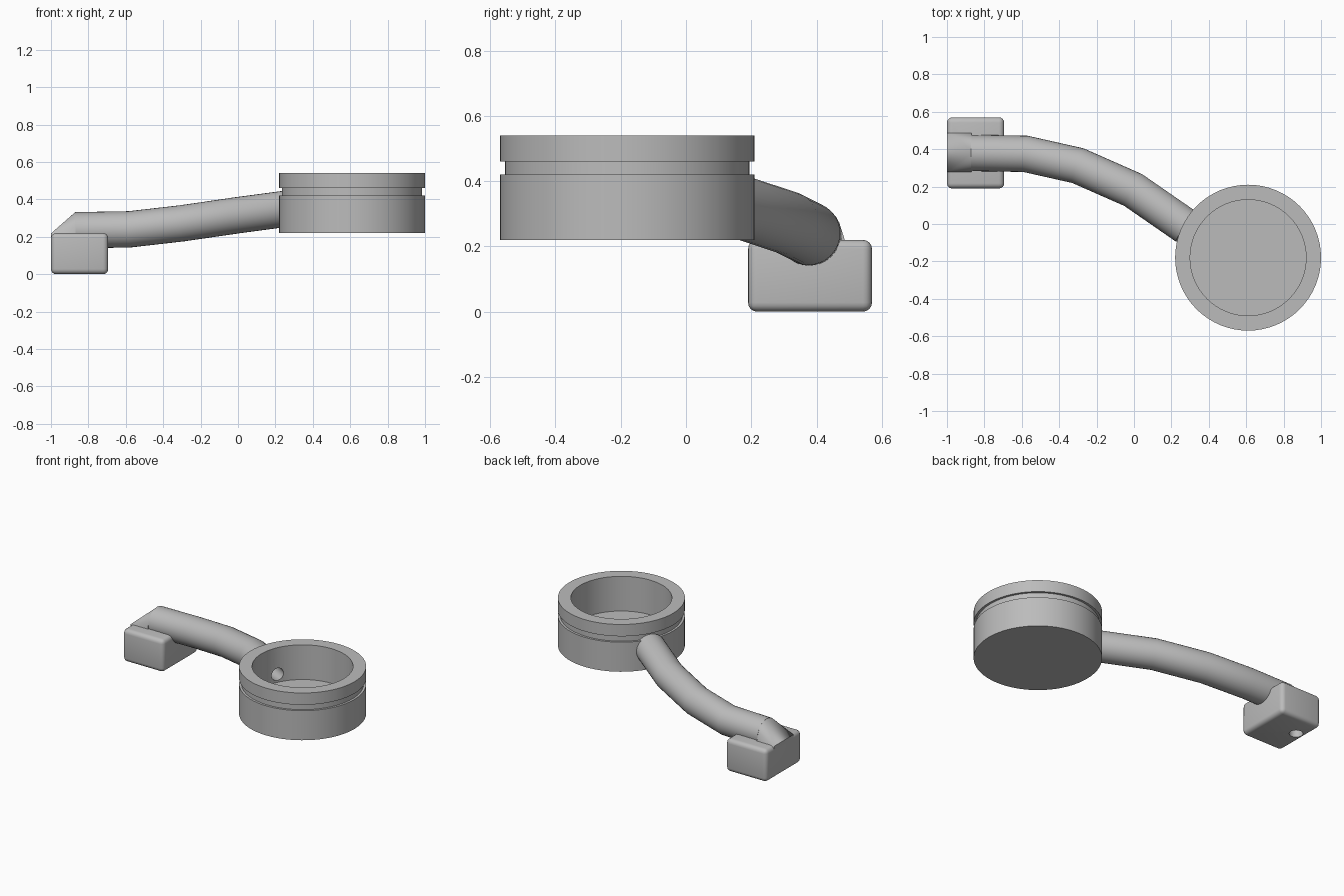
import bpy, bmesh, math
from mathutils import Vector

if "Cube" in bpy.data.objects:
    bpy.data.objects.remove(bpy.data.objects["Cube"])

grey = bpy.data.materials.new("plain_grey")
grey.use_nodes = True
grey.diffuse_color = (0.5, 0.5, 0.5, 1)
grey.node_tree.nodes["Principled BSDF"].inputs["Base Color"].default_value = (0.5, 0.5, 0.5, 1)


def finish(name, bm):
    bmesh.ops.recalc_face_normals(bm, faces=bm.faces)
    mesh = bpy.data.meshes.new(name)
    bm.to_mesh(mesh)
    bm.free()
    mesh.materials.append(grey)
    obj = bpy.data.objects.new(name, mesh)
    bpy.context.collection.objects.link(obj)
    return obj


def lathe(name, profile, center, sides=64):
    """Closed solid from (radius, height) points; radius 0 ends sit on the axis."""
    bm = bmesh.new()
    verts = [bm.verts.new((r, 0, z)) for r, z in profile]
    edges = [bm.edges.new(pair) for pair in zip(verts, verts[1:])]
    bmesh.ops.spin(bm, geom=verts + edges, cent=(0, 0, 0), axis=(0, 0, 1),
                   angle=math.tau, steps=sides)
    bmesh.ops.remove_doubles(bm, verts=bm.verts, dist=0.0005)
    bmesh.ops.translate(bm, verts=bm.verts, vec=center)
    return finish(name, bm)


def sweep(name, path, radius, sides=32):
    """Round tube with mitred joints and closed ends."""
    pts = [Vector(p) for p in path]
    dirs = [(b - a).normalized() for a, b in zip(pts, pts[1:])]
    bm = bmesh.new()
    side = dirs[0].cross((0, 0, 1)).normalized()
    up = side.cross(dirs[0])
    ring = [pts[0] + radius * (math.cos(math.tau * i / sides) * side
            + math.sin(math.tau * i / sides) * up) for i in range(sides)]
    rings = [[bm.verts.new(v) for v in ring]]
    for i, d in enumerate(dirs):
        # slide the ring along this segment onto the next mitre plane
        normal = d + dirs[i + 1] if i + 1 < len(dirs) else d
        ring = [v + d * ((pts[i + 1] - v).dot(normal) / d.dot(normal)) for v in ring]
        rings.append([bm.verts.new(v) for v in ring])
    for a, b in zip(rings, rings[1:]):
        for j in range(sides):
            k = (j + 1) % sides
            bm.faces.new((a[j], a[k], b[k], b[j]))
    bm.faces.new(rings[0])
    bm.faces.new(rings[-1])
    return finish(name, bm)


# Round cup with a groove under the rim and an open bowl
cup = lathe("cup", [(0, 0.22), (0.39, 0.22), (0.39, 0.42), (0.375, 0.42), (0.375, 0.46),
                    (0.39, 0.46), (0.39, 0.54), (0.31, 0.54), (0.31, 0.305), (0, 0.305)],
            (0.61, -0.18, 0))

# Bent stem
stem_path = [(-0.87, 0.38, 0.235), (-0.58, 0.375, 0.24), (-0.3, 0.312, 0.272),
             (-0.005, 0.182, 0.315), (0.28, -0.015, 0.353)]
stem = sweep("stem", stem_path, 0.097)

# Tapered stem end, pulled down to a straight edge on the block
bm = bmesh.new()
for i in range(32):
    a = math.tau * i / 32
    bm.verts.new((-0.87, 0.38 + 0.097 * math.cos(a), 0.235 + 0.097 * math.sin(a)))
for x in (-1.0, -0.87):
    for y in (0.277, 0.487):
        for z in (0.19, 0.218):
            bm.verts.new((x, y, z))
bmesh.ops.convex_hull(bm, input=bm.verts)
stem_end = finish("stem_end", bm)

# Rounded end block
bm = bmesh.new()
bmesh.ops.create_cube(bm, size=1)
bmesh.ops.scale(bm, verts=bm.verts, vec=(0.306, 0.38, 0.22))
bmesh.ops.translate(bm, verts=bm.verts, vec=(-0.847, 0.38, 0.11))
bmesh.ops.bevel(bm, geom=bm.edges[:], offset=0.028, segments=4, profile=0.5, affect='EDGES')
block = finish("end_block", bm)

# Air passage: along the stem into the bowl, and down through the block
bore = sweep("stem_bore", [(-0.93, 0.38, 0.235)] + stem_path[1:4] + [(0.37, -0.077, 0.365)],
             0.042, 16)
drop = lathe("block_bore", [(0, -0.05), (0.042, -0.05), (0.042, 0.235), (0, 0.235)],
             (-0.935, 0.415, 0), 24)
for cutter in (bore, drop):
    cutter.hide_render = True
    cutter.hide_set(True)
    cutter.display_type = 'WIRE'

cuts = [(cup, [bore]), (stem, [bore]), (stem_end, [bore, drop]), (block, [drop, bore])]
for part, cutters in cuts:
    for cutter in cutters:
        mod = part.modifiers.new("bore", 'BOOLEAN')
        mod.operation = 'DIFFERENCE'
        mod.solver = 'EXACT'
        mod.object = cutter
    bpy.ops.object.select_all(action='DESELECT')
    part.select_set(True)
    bpy.context.view_layer.objects.active = part
    for mod in list(part.modifiers):
        bpy.ops.object.modifier_apply(modifier=mod.name)
    bpy.ops.object.shade_smooth_by_angle(angle=math.radians(30))
